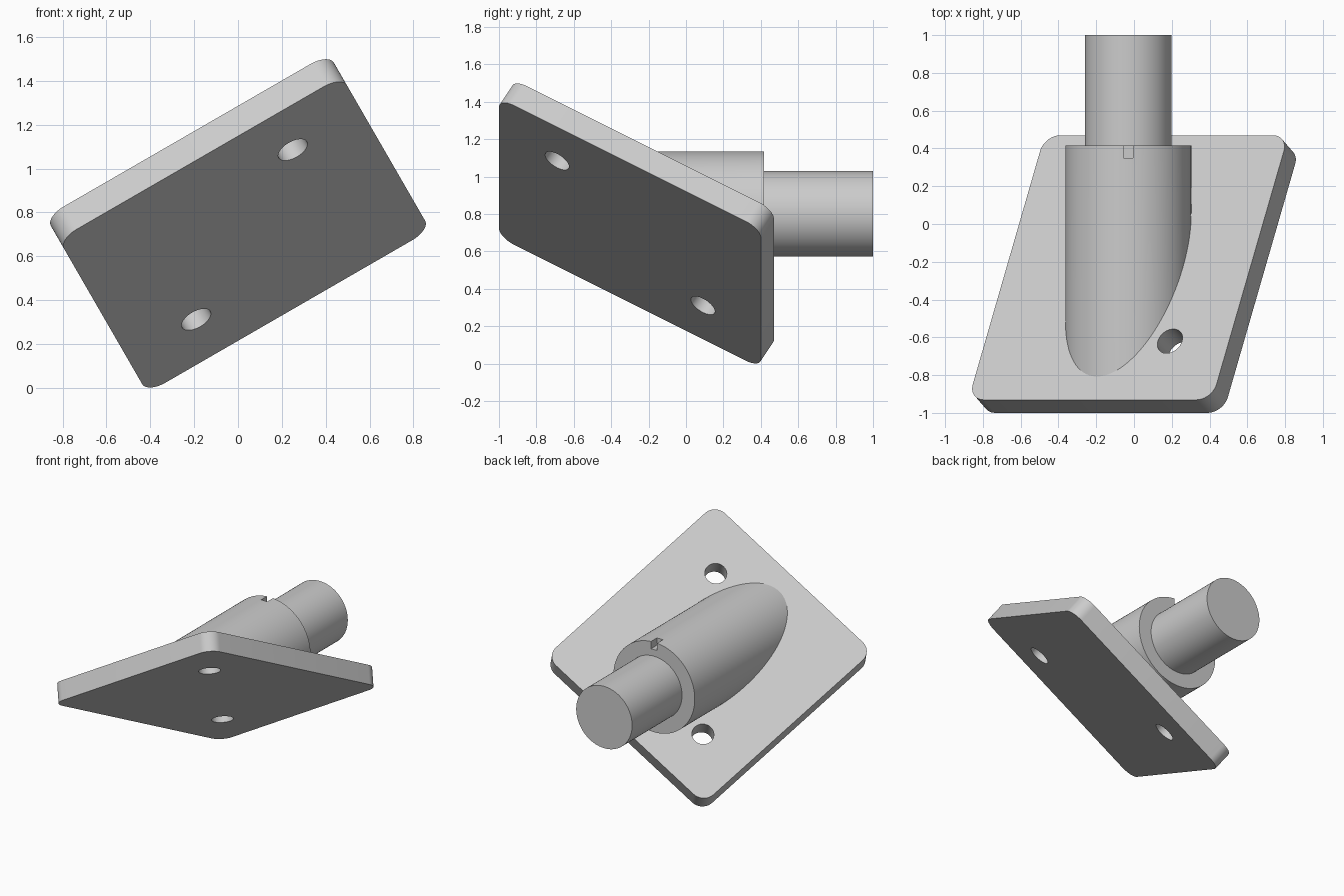
import bpy
import bmesh
import math
from mathutils import Matrix, Vector

default = bpy.data.objects.get("Cube")
if default:
    bpy.data.objects.remove(default, do_unlink=True)

# One plain grey finish
grey = bpy.data.materials.new("plain_grey")
grey.use_nodes = True
colour = (0.6, 0.6, 0.6, 1)
grey.diffuse_color = colour
grey.node_tree.nodes["Principled BSDF"].inputs["Base Color"].default_value = colour

# Plate frame: pitched about x, then rolled about y
tilt = Matrix.Rotation(math.radians(-30), 4, "Y") @ Matrix.Rotation(math.radians(-30), 4, "X")
normal = tilt.to_3x3() @ Vector((0, 0, 1))
PLATE = Vector((1.49, 1.617, 0.138))
plate_centre = Vector((0, -0.265, 0.75))
top_centre = plate_centre + normal * PLATE.z / 2
plate_frame = Matrix.Translation(plate_centre) @ tilt


def make_object(name, bm, matrix=None):
    mesh = bpy.data.meshes.new(name)
    bmesh.ops.recalc_face_normals(bm, faces=bm.faces)
    if matrix:
        bm.transform(matrix)
    bm.to_mesh(mesh)
    bm.free()
    mesh.materials.append(grey)
    ob = bpy.data.objects.new(name, mesh)
    bpy.context.collection.objects.link(ob)
    return ob


def box(size):
    bm = bmesh.new()
    bmesh.ops.create_cube(bm, size=1)
    bmesh.ops.scale(bm, vec=size, verts=bm.verts)
    return bm


def cylinder(radius, length, sides):
    bm = bmesh.new()
    bmesh.ops.create_cone(bm, cap_ends=True, segments=sides,
                          radius1=radius, radius2=radius, depth=length)
    return bm


def y_cylinder(radius, start, end):
    """Cylinder along y, on the axis through the plate's top centre."""
    bm = cylinder(radius, end - start, 96)
    place = Matrix.Translation((top_centre.x, (start + end) / 2, top_centre.z))
    bm.transform(place @ Matrix.Rotation(math.pi / 2, 4, "X"))
    return bm


def cut(target, cutter):
    cutter.hide_render = True
    mod = target.modifiers.new("cut", "BOOLEAN")
    mod.operation = "DIFFERENCE"
    mod.solver = "EXACT"
    mod.object = cutter
    bpy.context.view_layer.objects.active = target
    bpy.ops.object.modifier_apply(modifier=mod.name)
    bpy.data.objects.remove(cutter, do_unlink=True)


# Mounting plate with rounded corners
bm = box(PLATE)
corners = [e for e in bm.edges if abs(e.verts[0].co.z - e.verts[1].co.z) > 0.01]
bmesh.ops.bevel(bm, geom=corners, offset=0.095, segments=12, profile=0.5, affect="EDGES")
plate = make_object("mounting_plate", bm, plate_frame)

# Two bolt holes on a diagonal
for side in (1, -1):
    place = plate_frame @ Matrix.Translation((0.384 * side, -0.45 * side, 0))
    cut(plate, make_object("hole_cutter", cylinder(0.074, 0.4, 48), place))

# Thick collar, trimmed to the plate
SHOULDER = 0.416
bm = y_cylinder(0.333, -1.2, SHOULDER)
cut_result = bmesh.ops.bisect_plane(
    bm, geom=bm.verts[:] + bm.edges[:] + bm.faces[:],
    plane_co=top_centre - normal * 0.01, plane_no=normal, clear_inner=True)
rim = [e for e in cut_result["geom_cut"] if isinstance(e, bmesh.types.BMEdge)]
bmesh.ops.contextual_create(bm, geom=rim)
collar = make_object("collar", bm)

# Alignment notch on the top of the shoulder
place = Matrix.Translation((top_centre.x, SHOULDER, top_centre.z + 0.333))
cut(collar, make_object("notch_cutter", box((0.05, 0.135, 0.11)), place))

# Shaft
shaft = make_object("shaft", y_cylinder(0.229, SHOULDER - 0.02, 1.0))

# Smooth round walls, sharp rims
bpy.ops.object.select_all(action="DESELECT")
for ob in (plate, collar, shaft):
    ob.select_set(True)
bpy.context.view_layer.objects.active = plate
bpy.ops.object.shade_smooth_by_angle(angle=math.radians(30))
